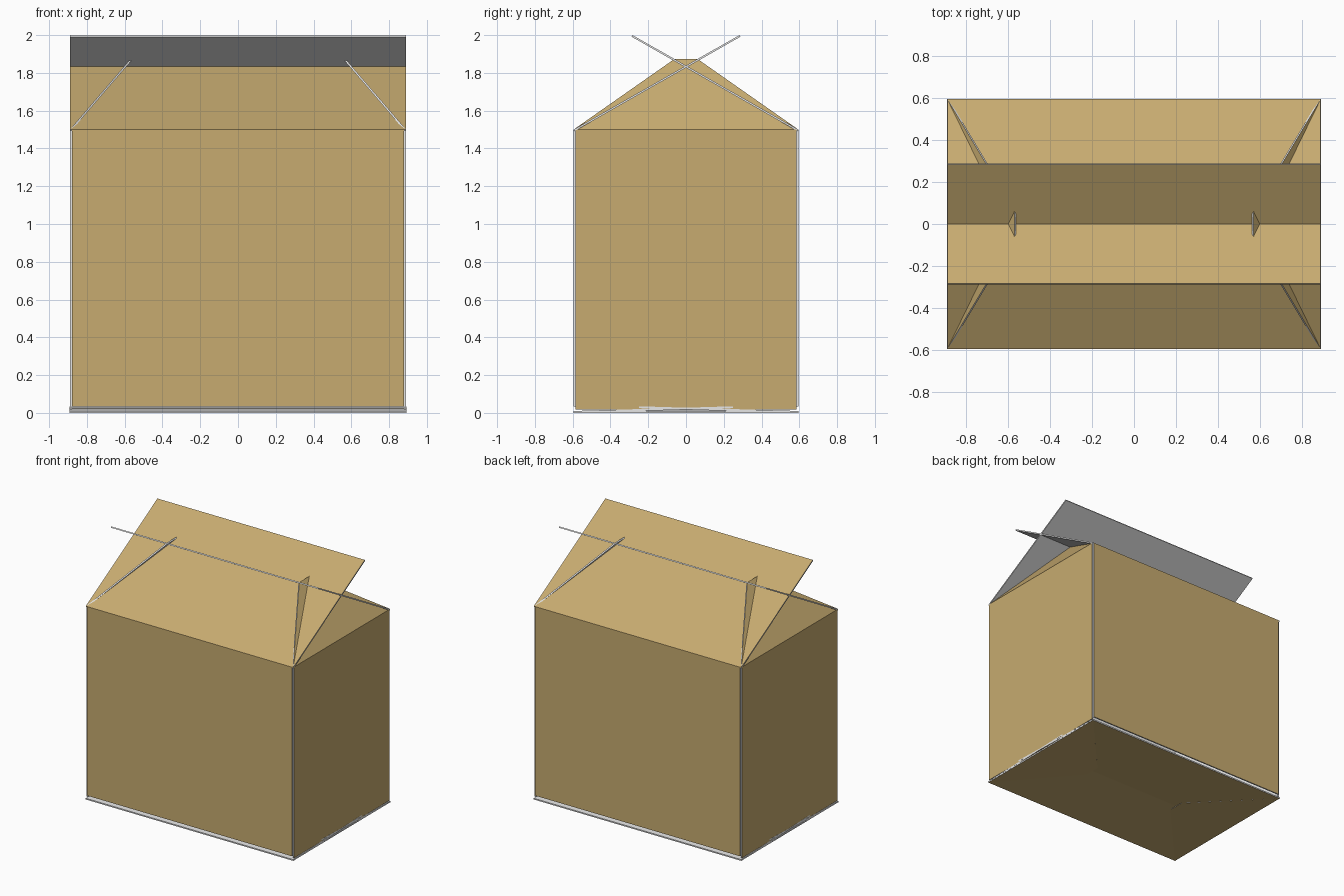
import bpy
from mathutils import Vector

if "Cube" in bpy.data.objects:
    bpy.data.objects.remove(bpy.data.objects["Cube"])

THICK = 0.01
X, Y, TOP = 0.89, 0.595, 1.5


def material(name, rgb):
    m = bpy.data.materials.new(name)
    m.diffuse_color = (*rgb, 1)
    m.use_nodes = True
    m.node_tree.nodes["Principled BSDF"].inputs["Base Color"].default_value = m.diffuse_color
    return m


CARD = material("brown cardboard", (0.57, 0.407, 0.162))
LINER = material("white liner", (0.8, 0.8, 0.8))


def panel(name, corners):
    """Thin board: brown outer face, white inner face and cut edges."""
    pts = [Vector(c) for c in corners]
    n = (pts[1] - pts[0]).cross(pts[2] - pts[0]).normalized()
    mid = sum(pts, Vector()) / 4
    if n.dot(mid - Vector((0, 0, 0.75))) < 0:
        pts.reverse()
        n = -n
    verts = pts + [p - n * THICK for p in pts]
    faces = [(0, 1, 2, 3), (7, 6, 5, 4)]
    faces += [(i, i + 4, (i + 1) % 4 + 4, (i + 1) % 4) for i in range(4)]
    me = bpy.data.meshes.new(name)
    me.from_pydata(verts, [], faces)
    me.materials.append(CARD)
    me.materials.append(LINER)
    for p in me.polygons:
        p.material_index = 0 if p.index == 0 else 1
    ob = bpy.data.objects.new(name, me)
    bpy.context.collection.objects.link(ob)


def strip(axis, a, za, wa, b, zb, wb):
    """Symmetric board from (offset a, height za, half width wa) to b."""
    pts = [(-wa, a, za), (wa, a, za), (wb, b, zb), (-wb, b, zb)]
    return pts if axis == "y" else [(q, p, z) for p, q, z in pts]


for s, long_side, short_side in ((-1, "front", "left"), (1, "back", "right")):
    # walls, with the cut edges showing at the corners
    panel(long_side + "_wall", strip("y", s * Y, 0.033, X - THICK, s * Y, TOP, X - THICK))
    panel(short_side + "_wall", strip("x", s * X, 0.018, Y - THICK, s * X, TOP, Y - THICK))
    # long top flaps crossing each other
    panel(long_side + "_top_flap", strip("y", s * Y, TOP, X, -s * 0.283, 2.0, X))
    # tapered end flaps tucked inwards
    panel(short_side + "_top_flap", strip("x", s * X, TOP, Y, s * 0.57, 1.873, 0.062))
    # slightly raised bottom flaps
    panel(long_side + "_bottom_flap", strip("y", s * Y, 0.0, X + 0.001, -s * 0.25, 0.025, X + 0.001))
    panel(short_side + "_bottom_flap", strip("x", s * X, 0.0, Y, s * 0.4, 0.0142, 0.062))
